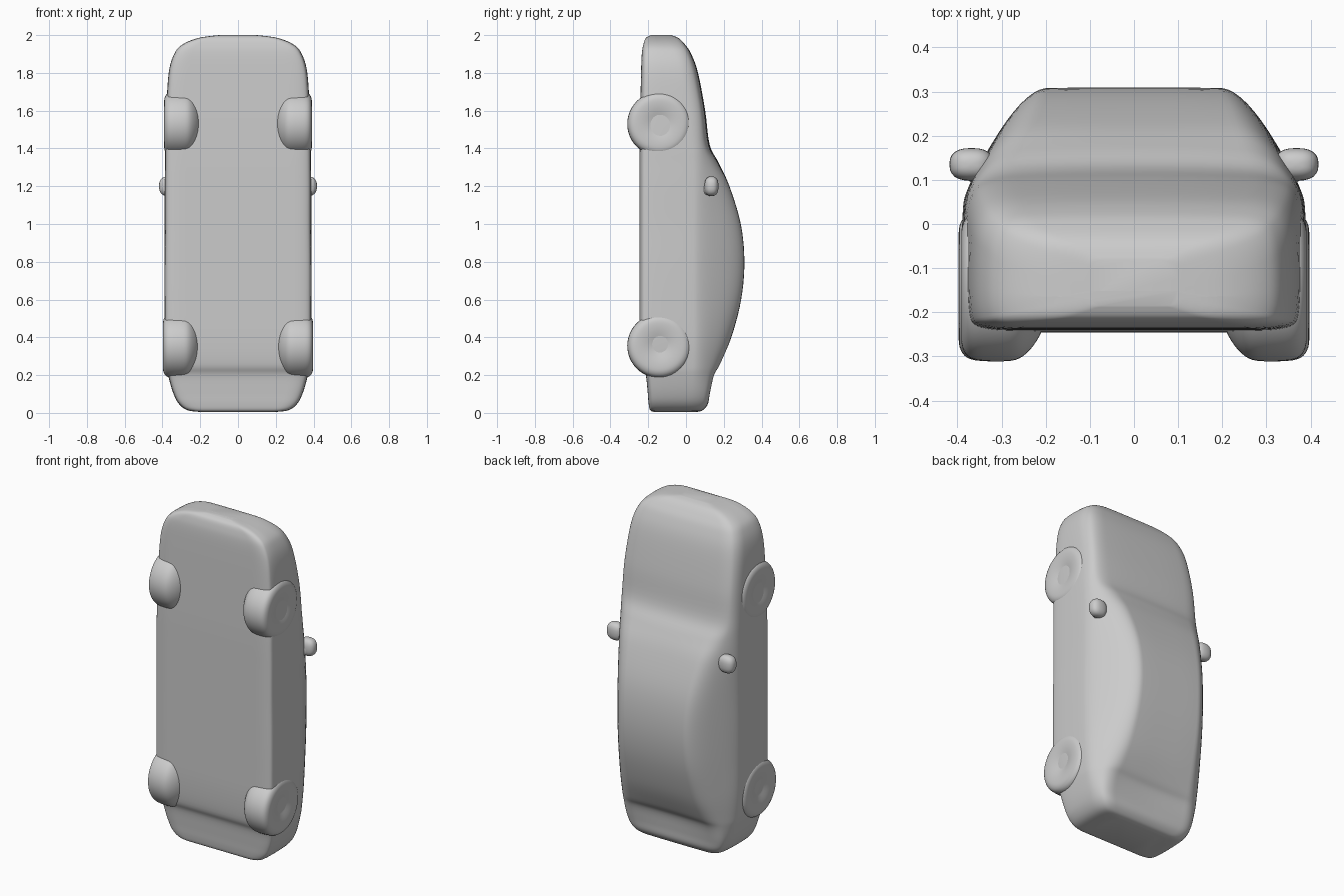
import bpy, bmesh, math
from mathutils import Vector

cube = bpy.data.objects.get("Cube")
if cube:
    bpy.data.objects.remove(cube, do_unlink=True)

grey = bpy.data.materials.new("plain grey")
grey.use_nodes = True
grey.diffuse_color = (0.6, 0.6, 0.6, 1)
grey.node_tree.nodes["Principled BSDF"].inputs["Base Color"].default_value = (0.6, 0.6, 0.6, 1)


def finish(name, bm, angle=50):
    """Turn a bmesh into a smooth-shaded grey object."""
    bmesh.ops.recalc_face_normals(bm, faces=bm.faces[:])
    mesh = bpy.data.meshes.new(name)
    bm.to_mesh(mesh)
    bm.free()
    mesh.materials.append(grey)
    ob = bpy.data.objects.new(name, mesh)
    bpy.context.collection.objects.link(ob)
    bpy.ops.object.select_all(action='DESELECT')
    ob.select_set(True)
    bpy.context.view_layer.objects.active = ob
    bpy.ops.object.shade_smooth_by_angle(angle=math.radians(angle))
    return ob


def loft(rings):
    """Skin closed rings of points and cap both ends."""
    bm = bmesh.new()
    vs = [[bm.verts.new(p) for p in ring] for ring in rings]
    n = len(vs[0])
    for a, b in zip(vs, vs[1:]):
        for i in range(n):
            j = (i + 1) % n
            bm.faces.new((a[i], a[j], b[j], b[i]))
    bm.faces.new(vs[0][::-1])
    bm.faces.new(vs[-1])
    return bm


def smooth_path(pts, steps):
    """Catmull-Rom curve through the given stations."""
    pts = [Vector(p) for p in pts]
    out = []
    for i in range(len(pts) - 1):
        p0, p1, p2 = pts[max(i - 1, 0)], pts[i], pts[i + 1]
        p3 = pts[min(i + 2, len(pts) - 1)]
        for k in range(steps):
            t = k / steps
            out.append(0.5 * (2 * p1 + (p2 - p0) * t + (2 * p0 - 5 * p1 + 4 * p2 - p3) * t * t
                              + (3 * p1 - p0 - 3 * p2 + p3) * t ** 3))
    out.append(pts[-1])
    return out


def section(z, w, b, s, r, t, d):
    """Rounded cross-section: floor b, shoulder s, roof half width r, roof t, centre dip d."""
    half = [(0.5 * w, b), (0.955 * w, b), (w, b + 0.045), (w, s - 0.08),
            (0.98 * w, s), (r, t - 0.003), (0.6 * r, t + d * 0.7)]
    pts = [(0, b)] + half + [(0, t + d)] + [(-x, y) for x, y in reversed(half)]
    for _ in range(3):  # corner cutting
        new = []
        for i, (x0, y0) in enumerate(pts):
            x1, y1 = pts[(i + 1) % len(pts)]
            new += [(0.75 * x0 + 0.25 * x1, 0.75 * y0 + 0.25 * y1),
                    (0.25 * x0 + 0.75 * x1, 0.25 * y0 + 0.75 * y1)]
        pts = new
    return [(x, y, z) for x, y in pts]


# Car body standing on its tail: z, half width, floor, shoulder, roof half width, roof, dip
stations = [
    (0.005, 0.20, -0.17, 0.02, 0.17, 0.06, 0),
    (0.015, 0.27, -0.19, 0.05, 0.24, 0.09, 0),
    (0.05, 0.315, -0.198, 0.06, 0.28, 0.117, 0),
    (0.11, 0.345, -0.203, 0.07, 0.30, 0.132, -0.008),
    (0.20, 0.37, -0.213, 0.075, 0.30, 0.155, -0.016),
    (0.26, 0.379, -0.235, 0.08, 0.285, 0.185, -0.008),
    (0.40, 0.388, -0.245, 0.085, 0.265, 0.24, 0),
    (0.60, 0.39, -0.246, 0.085, 0.25, 0.292, 0),
    (0.80, 0.39, -0.246, 0.085, 0.245, 0.309, 0),
    (1.00, 0.388, -0.246, 0.085, 0.255, 0.29, 0),
    (1.20, 0.388, -0.246, 0.085, 0.28, 0.23, 0),
    (1.32, 0.387, -0.246, 0.08, 0.305, 0.168, 0.008),
    (1.42, 0.386, -0.245, 0.07, 0.33, 0.118, 0.008),
    (1.60, 0.38, -0.242, 0.05, 0.335, 0.096, 0.006),
    (1.80, 0.367, -0.238, 0.01, 0.32, 0.06, 0.004),
    (1.90, 0.338, -0.234, -0.02, 0.295, 0.026, 0.002),
    (1.95, 0.295, -0.226, -0.05, 0.26, -0.005, 0),
    (1.985, 0.21, -0.212, -0.08, 0.185, -0.04, 0),
    (2.00, 0.10, -0.185, -0.105, 0.09, -0.08, 0),
]
finish("car_body", loft([section(*p) for p in smooth_path(stations, 5)]))

# Wheels: (distance from centre line, radius) turned around the axle
tread = [(0.205, 0.07), (0.212, 0.10), (0.23, 0.132), (0.255, 0.158), (0.285, 0.169),
         (0.345, 0.169), (0.375, 0.162), (0.39, 0.145), (0.395, 0.12), (0.392, 0.08), (0.38, 0.03)]


def wheel(name, side, z, grow):
    rings = []
    for x, r in smooth_path([(x, r) for x, r in tread], 3):
        rings.append([(side * (x + grow), -0.141 + r * math.cos(a), z + r * math.sin(a))
                      for a in (2 * math.pi * k / 48 for k in range(48))])
    finish(name, loft(rings))


# Wing mirrors: rounded housing on a short arm
def mirror(name, side):
    bm = bmesh.new()
    for centre, size in (((0.368, 0.135, 1.2), (0.05, 0.037, 0.052)),
                         ((0.33, 0.115, 1.185), (0.055, 0.025, 0.035))):
        made = bmesh.ops.create_uvsphere(bm, u_segments=24, v_segments=14, radius=1)["verts"]
        for v in made:
            # squared-off ellipsoid
            p = [math.copysign(abs(c) ** 0.8, c) * s + o for c, s, o in zip(v.co, size, centre)]
            v.co = (side * p[0], p[1], p[2])
    finish(name, bm, 60)


for label, side in (("left", 1), ("right", -1)):
    wheel("front_wheel_" + label, side, 1.53, -0.004)
    wheel("rear_wheel_" + label, side, 0.355, 0.002)
    mirror("wing_mirror_" + label, side)
